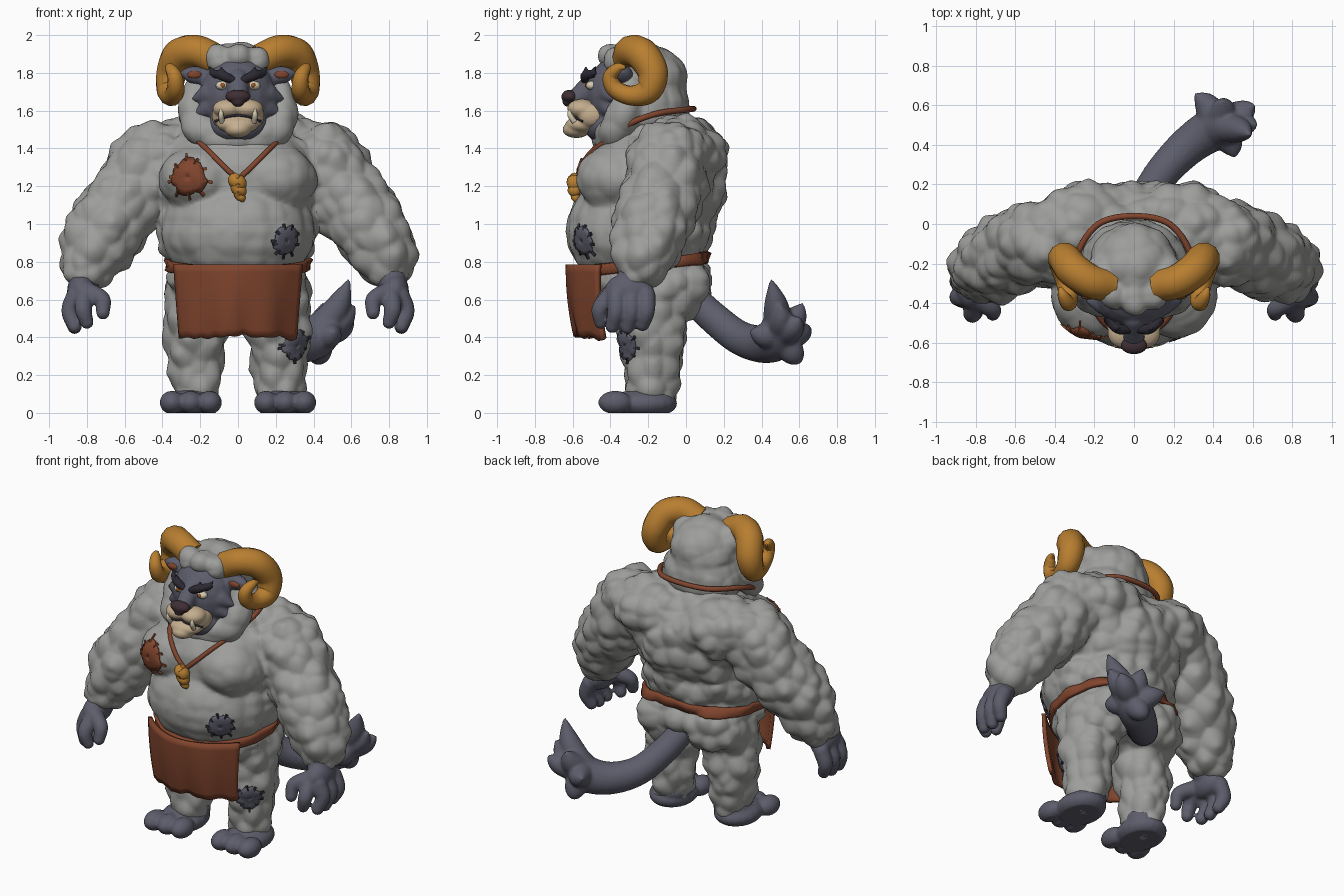
import bpy, bmesh, random
from math import sin, cos, tau
from mathutils import Vector, Matrix, noise
from mathutils.bvhtree import BVHTree

random.seed(4)
cube = bpy.data.objects.get("Cube")
if cube:
    bpy.data.objects.remove(cube, do_unlink=True)


def material(name, *rgb):
    mat = bpy.data.materials.new(name)
    mat.use_nodes = True
    mat.diffuse_color = (*rgb, 1)
    for node in mat.node_tree.nodes:
        if node.type == 'BSDF_PRINCIPLED':
            node.inputs["Base Color"].default_value = (*rgb, 1)
            node.inputs["Roughness"].default_value = .8
    return mat


WOOL = material("grey wool", .34, .34, .33)
HIDE = material("slate hide", .11, .11, .15)
LEATHER = material("brown leather", .22, .06, .027)
HORN = material("ochre horn", .48, .21, .03)
CREAM = material("cream muzzle", .55, .42, .27)
DARK = material("dark hair", .025, .022, .032)
NOSE = material("plum nose", .05, .028, .035)
IVORY = material("ivory tusk", .68, .6, .44)
IRIS = material("amber iris", .35, .1, .02)


# ---- general helpers ----
def add(name, data, mat):
    ob = bpy.data.objects.new(name, data)
    bpy.context.scene.collection.objects.link(ob)
    data.materials.append(mat)
    return ob


def from_bmesh(name, bm, mat):
    me = bpy.data.meshes.new(name)
    bm.to_mesh(me)
    bm.free()
    return add(name, me, mat)


def bake(ob, mat):
    """Replace an object by a smooth mesh of its evaluated shape."""
    name = ob.name
    graph = bpy.context.evaluated_depsgraph_get()
    me = bpy.data.meshes.new_from_object(ob.evaluated_get(graph))
    bpy.data.objects.remove(ob, do_unlink=True)
    me.materials.clear()
    me.shade_smooth()
    return add(name, me, mat)


def path(points, steps=6):
    """Catmull-Rom curve through (x, y, z, radius) points."""
    p = [Vector(q) for q in points]
    p = [p[0] * 2 - p[1]] + p + [p[-1] * 2 - p[-2]]
    out = []
    for a, b, c, d in zip(p, p[1:], p[2:], p[3:]):
        for i in range(steps):
            t = i / steps
            out.append((b * 2 + (c - a) * t + (a * 2 - b * 5 + c * 4 - d) * t ** 2
                        + (b * 3 - a - c * 3 + d) * t ** 3) * .5)
    return out + [p[-2]]


def limb(*points, steps=6):
    return [(q[0], q[1], q[2]) + (max(q[3], .004),) * 3 for q in path(points, steps)]


def flip(items, s=-1):
    return [(s * q[0], *q[1:]) for q in items]


def both(items):
    return items + flip(items)


def blob(name, balls, mat, voxel=.013, smooth=4, lump=None):
    """Fuse ellipsoids (centre, radii) into one soft skin, with optional lumps."""
    bm = bmesh.new()
    for b in balls:
        bmesh.ops.create_uvsphere(bm, u_segments=20, v_segments=12, radius=1,
                                  matrix=Matrix.LocRotScale(Vector(b[:3]), None, Vector(b[3:])))
    ob = from_bmesh(name, bm, mat)
    mod = ob.modifiers.new("fuse", 'REMESH')
    mod.mode, mod.voxel_size = 'VOXEL', voxel
    mod = ob.modifiers.new("soften", 'SMOOTH')
    mod.factor, mod.iterations = .5, smooth
    ob = bake(ob, mat)
    normals = [v.normal.copy() for v in ob.data.vertices]
    for v, n in zip(ob.data.vertices, normals):
        if lump:
            d = noise.voronoi(v.co * 8)[0][0]
            v.co += n * lump(v.co) * (.55 - d)
        v.co.z = max(v.co.z, 0)
    return ob


def tube(name, points, mat, closed=False, steps=6):
    cu = bpy.data.curves.new(name, 'CURVE')
    cu.dimensions, cu.bevel_depth, cu.bevel_resolution, cu.use_fill_caps = '3D', 1, 4, True
    pts = path(points, steps)
    if closed:
        pts = pts[:-1]
    sp = cu.splines.new('POLY')
    sp.points.add(len(pts) - 1)
    sp.use_cyclic_u = closed
    for point, q in zip(sp.points, pts):
        point.co = (q[0], q[1], q[2], 1)
        point.radius = max(q[3], .003)
    return bake(add(name, cu, mat), mat)


def sheet(name, rows, mat, thick, closed=False):
    """Skin rows of points and give the cloth a thickness."""
    bm = bmesh.new()
    grid = [[bm.verts.new(p) for p in row] for row in rows]
    n = len(rows[0])
    for a, b in zip(grid, grid[1:]):
        for i in range(n if closed else n - 1):
            j = (i + 1) % n
            bm.faces.new((a[i], a[j], b[j], b[i]))
    ob = from_bmesh(name, bm, mat)
    mod = ob.modifiers.new("thickness", 'SOLIDIFY')
    mod.thickness, mod.offset = thick, 0
    return bake(ob, mat)


def tree_of(ob):
    return BVHTree.FromPolygons([v.co for v in ob.data.vertices],
                                [tuple(p.vertices) for p in ob.data.polygons])


def cast(tree, origin, direction, fallback):
    hit = tree.ray_cast(Vector(origin), Vector(direction))[0]
    return Vector(fallback) if hit is None else hit


# ---- woolly body: torso, arms and legs ----
torso = [(0, -.17, 1.22, .44, .39, .36), (0, -.25, .96, .42, .39, .32),
         (0, -.21, .72, .385, .34, .2)]
sides = [(.24, -.02, 1.37, .29, .23, .2), (.2, -.37, 1.24, .22, .21, .18),
         (.17, -.1, .68, .21, .23, .2)]
arm = limb((.45, -.09, 1.32, .22), (.56, -.12, 1.16, .215), (.69, -.19, .98, .205),
           (.77, -.22, .85, .17), (.79, -.24, .78, .14))
leg = limb((.19, -.19, .62, .19), (.22, -.18, .4, .17), (.22, -.18, .22, .14), (.22, -.18, .14, .135))


def body_lump(co):
    calm = abs(co.x) < .42 and co.y < -.3 and co.z > .7
    return .018 if calm else .055


body = blob("woolly_body", torso + both(sides + arm + leg), WOOL, .016, 5, body_lump)
skin = tree_of(body)

# ---- woolly hood and mane ----
mane = limb((.21, -.28, 1.72, .07), (.23, -.32, 1.6, .085), (.18, -.37, 1.49, .095), (0, -.41, 1.44, .09))
crown = [(.1, -.36, 1.87, .08, .08, .075), (.15, -.25, 1.84, .09, .1, .09)]
blob("woolly_hood", [(0, -.21, 1.75, .225, .215, .21), (0, -.18, 1.6, .27, .2, .2),
                     (0, -.38, 1.88, .08, .085, .075)] + both(mane + crown),
     WOOL, .014, 4, lambda co: .025)

# ---- face ----
cheek = limb((.15, -.4, 1.69, .06), (.24, -.39, 1.66, .008)) + limb((.14, -.4, 1.62, .06), (.23, -.4, 1.58, .008))
ear = limb((.17, -.32, 1.78, .05), (.24, -.33, 1.79, .045), (.3, -.34, 1.8, .01))
blob("face", [(0, -.36, 1.68, .2, .17, .21), (0, -.41, 1.52, .16, .13, .1)]
     + limb((0, -.48, 1.76, .06), (0, -.57, 1.67, .055)) + both(cheek + ear), HIDE, .01, 4)
muzzle = blob("muzzle", [(0, -.54, 1.525, .11, .1, .05), (0, -.58, 1.5, .07, .075, .045)]
              + both([(.055, -.55, 1.61, .08, .08, .052), (.1, -.5, 1.575, .04, .07, .06)]), CREAM, .009, 3)
blob("nose", [(0, -.615, 1.675, .068, .045, .036), (0, -.625, 1.65, .035, .03, .03)], NOSE, .007, 3)
lips = tree_of(muzzle)
mouth = []
for i in range(-5, 6):
    x = i * .024
    spot = cast(lips, (x, -1, 1.575 - x * x * 2.2), (0, 1, 0), (x, -.5, 1.55))
    mouth.append((*spot, .007))
tube("mouth_line", mouth, DARK, steps=3)

for s, side in ((1, "left"), (-1, "right")):
    # eyes, brows and tusks
    blob(side + "_eye", flip([(.085, -.5, 1.733, .034, .03, .024)], s), IVORY, .005, 1)
    blob(side + "_iris", flip([(.08, -.526, 1.735, .013, .009, .013)], s), IRIS, .003, 1)
    blob(side + "_brow", flip(limb((.025, -.535, 1.76, .02), (.08, -.53, 1.785, .027), (.135, -.49, 1.8, .018))
         + limb((.08, -.53, 1.79, .02), (.09, -.53, 1.83, .006))
         + limb((.12, -.5, 1.79, .02), (.15, -.48, 1.83, .006)), s), DARK, .006, 2)
    tube(side + "_tusk", flip([(.085, -.59, 1.54, .015), (.09, -.615, 1.58, .014), (.087, -.61, 1.62, .004)], s), IVORY)
    blob(side + "_inner_ear", flip([(.23, -.365, 1.79, .04, .018, .022)], s), LEATHER, .005, 2)
    # curled horns
    tube(side + "_horn", flip([(.12, -.31, 1.87, .085), (.22, -.29, 1.915, .085), (.31, -.23, 1.895, .087),
                               (.352, -.175, 1.8, .082), (.36, -.2, 1.705, .07), (.345, -.29, 1.68, .053),
                               (.33, -.375, 1.715, .047), (.335, -.4, 1.78, .04),
                               (.36, -.36, 1.825, .028), (.375, -.32, 1.83, .008)], s), HORN, steps=8)
    # hands with four fingers
    hand = limb((.79, -.25, .8, .1), (.81, -.28, .71, .085)) + [(.83, -.3, .65, .075, .13, .09)]
    for y, tip in ((-.21, .47), (-.29, .455), (-.37, .46)):
        hand += limb((.86, y, .62, .05), (.89, y, .54, .046), (.865, y - .02, tip, .038))
    hand += limb((.8, -.38, .64, .055), (.72, -.43, .6, .045), (.715, -.455, .53, .036))
    hand += limb((.81, -.4, .62, .05), (.82, -.455, .55, .045), (.8, -.45, .48, .036))
    blob(side + "_hand", flip(hand, s), HIDE, .01, 3)
    # broad three-toed feet
    foot = [(.22, -.18, .1, .12, .12, .07), (.24, -.22, .05, .145, .175, .08)]
    foot += [(x, -.375, .055, .065, .09, .062) for x in (.15, .25, .35)]
    blob(side + "_foot", flip(foot, s), HIDE, .011, 3)

# ---- tail with pointed tufts ----
tail = limb((0, .02, .62, .08), (.07, .15, .5, .085), (.16, .28, .4, .09), (.28, .4, .365, .1),
            (.4, .48, .39, .11), (.47, .5, .46, .1))
for tip in ((.59, .45, .71), (.45, .62, .58), (.31, .66, .45), (.61, .6, .5),
            (.41, .6, .27), (.51, .34, .43), (.62, .5, .57)):
    root = Vector((.42, .49, .42))
    mid = root.lerp(Vector(tip), .55) + Vector((.015, .01, -.015))
    tail += limb((*root, .085), (*mid, .065), (*tip, .006), steps=8)
blob("tail", tail, HIDE, .011, 2)

# ---- belt, following the waist ----
belt = [[], [], []]
for k in range(64):
    d = Vector((cos(tau * k / 64), sin(tau * k / 64), 0))
    for row, dz in zip(belt, (-.028, 0, .028)):
        origin = Vector((0, -.22, .785 + .04 * d.y + dz))
        row.append(cast(skin, origin + d * .47, -d, origin + d * .36) + d * .012)
sheet("belt", belt, LEATHER, .024, closed=True)

# ---- hanging apron with a ragged hem ----
apron = []
for j in range(11):
    v = j / 10
    row = []
    for i in range(33):
        u = i / 16 - 1
        x = u * (.335 - .03 * v)
        hem = .41 + .03 * noise.noise(Vector((u * 5, 0, 3))) - .015 * abs(u)
        z = .785 * (1 - v) + hem * v
        y = -.625 + 1.5 * x * x + .05 * v * v + .012 * v * sin(u * 9)
        row.append((x, y, z))
    apron.append(row)
sheet("apron", apron, LEATHER, .025)


# ---- sewn patches ----
def patch(name, centre, out, radius, mat):
    out = Vector(out).normalized()
    across = out.cross(Vector((0, 0, 1))).normalized()
    up = across.cross(out)
    rim = [random.uniform(.88, 1.14) for _ in range(28)]

    def on(k, r):
        a = tau * k / 28
        p = Vector(centre) + (across * cos(a) + up * sin(a)) * r * rim[k]
        return cast(skin, p + out * .25, -out, p) + out * .005

    sheet(name, [[on(k, radius * f) for k in range(28)] for f in (.01, .35, .7, 1)], mat, .009, closed=True)
    bm = bmesh.new()
    for k in range(0, 28, 3):
        a, b = on(k, radius * .8), on(k, radius * 1.2)
        turn = (b - a).to_track_quat('X', 'Z')
        bmesh.ops.create_cube(bm, size=1, matrix=Matrix.LocRotScale((a + b) / 2, turn, Vector(((b - a).length, .01, .016))))
    from_bmesh(name + "_stitches", bm, LEATHER if mat == LEATHER else DARK)


patch("chest_patch", (-.26, -.55, 1.25), (-.3, -1, .1), .095, LEATHER)
patch("belly_patch", (.25, -.54, .91), (.5, -1, 0), .075, HIDE)
patch("leg_patch", (.31, -.32, .36), (.7, -.8, 0), .075, HIDE)

# ---- cord and shell pendant ----
half = []
for x, z in ((.07, 1.3), (.15, 1.38), (.21, 1.44)):
    spot = cast(skin, (x, -1, z), (0, 1, 0), (x, -.45, z))
    half.append((x, spot.y - .01, z, .014))
half += [(.285, -.3, 1.53, .016), (.285, -.15, 1.585, .016), (.18, 0, 1.605, .016)]
low = cast(skin, (0, -1, 1.24), (0, 1, 0), (0, -.57, 1.24)).y - .012
ring = [(0, low, 1.235, .014)] + half + [(0, .04, 1.61, .016)] + flip(half)[::-1] + [(0, low, 1.235, .014)]
tube("neck_cord", ring, LEATHER, closed=True)
tube("pendant", [(0, low - .02, 1.26, .02), (-.015, low - .025, 1.235, .04), (.005, low - .025, 1.215, .042),
                 (-.005, low - .025, 1.195, .036), (.01, low - .025, 1.175, .037), (.005, low - .022, 1.155, .026),
                 (.02, low - .02, 1.135, .022), (.025, low - .015, 1.115, .006)], HORN)
